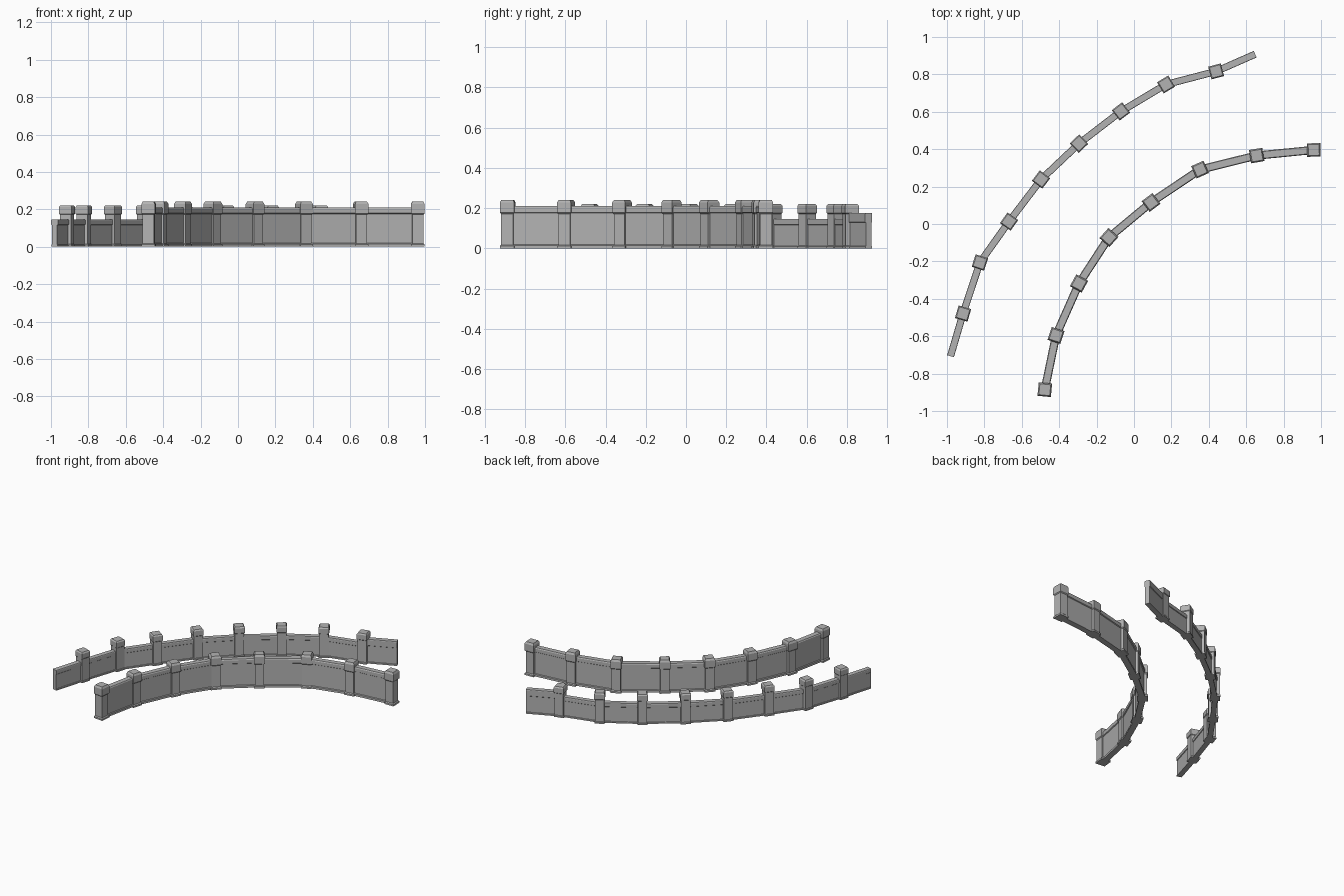
import bpy, bmesh, math
from mathutils import Matrix, Vector

if "Cube" in bpy.data.objects:
    bpy.data.objects.remove(bpy.data.objects["Cube"])

stone = bpy.data.materials.new("grey stone")
stone.diffuse_color = (0.45, 0.45, 0.45, 1)
stone.use_nodes = True
stone.node_tree.nodes["Principled BSDF"].inputs["Base Color"].default_value = stone.diffuse_color


def loft(name, levels, centre, angle):
    """Stack of rectangles: levels are (half length, half width, z)."""
    bm = bmesh.new()
    rings = [[bm.verts.new((sx * a, sy * b, z)) for sx, sy in
              ((-1, -1), (1, -1), (1, 1), (-1, 1))] for a, b, z in levels]
    for lo, hi in zip(rings, rings[1:]):
        for i in range(4):
            j = (i + 1) % 4
            bm.faces.new((lo[i], lo[j], hi[j], hi[i]))
    bm.faces.new(rings[0][::-1])
    bm.faces.new(rings[-1])
    bm.transform(Matrix.Translation((centre[0], centre[1], 0))
                 @ Matrix.Rotation(angle, 4, 'Z'))
    me = bpy.data.meshes.new(name)
    bm.to_mesh(me)
    bm.free()
    me.materials.append(stone)
    ob = bpy.data.objects.new(name, me)
    bpy.context.collection.objects.link(ob)


def wall(name, p, q, profile):
    p, q = Vector(p), Vector(q)
    d = q - p
    half = d.length / 2
    loft(name, [(half, w, z) for w, z in profile], (p + q) / 2,
         math.atan2(d.y, d.x))


def post(name, p, angle, profile):
    loft(name, [(w, w, z) for w, z in profile], p, angle)


def headings(pts):
    return [math.atan2(b[1] - a[1], b[0] - a[0]) for a, b in zip(pts, pts[1:])]


# Profiles: (half width, z) for plinth, body and coping
inner_wall = [(.021, 0), (.021, .015), (.016, .019), (.016, .175),
              (.022, .179), (.022, .203), (.018, .21)]
inner_post = [(.036, 0), (.036, .012), (.030, .018), (.030, .172),
              (.036, .178), (.036, .228), (.029, .242)]
outer_wall = [(.018, 0), (.018, .01), (.015, .012), (.015, .116),
              (.019, .119), (.019, .141), (.017, .146)]
tall_wall = [(.018, 0), (.018, .01), (.015, .012), (.015, .128),
             (.019, .131), (.019, .171), (.017, .176)]
outer_post = [(.034, 0), (.034, .01), (.031, .014), (.031, .172),
              (.035, .176), (.035, .212), (.029, .221)]

# Inner wall, with a post at every point
inner = [(-.477, -.886), (-.417, -.596), (-.294, -.318), (-.134, -.072),
         (.091, .115), (.353, .291), (.656, .366), (.961, .396)]
h = headings(inner)
for a, b in zip(inner, inner[1:]):
    wall("inner_wall_panel", a, b, inner_wall)
turn = [h[0] + (h[0] - h[1]) / 2] + [(a + b) / 2 for a, b in zip(h, h[1:])]
turn.append(h[-1] + (h[-1] - h[-2]) / 2)
for p, t in zip(inner, turn):
    post("inner_post", p, t, inner_post)

# Outer wall, open ended, with a taller last panel
outer = [(-.981, -.707), (-.914, -.479), (-.824, -.206), (-.668, .013),
         (-.497, .238), (-.294, .430), (-.070, .602), (.171, .746),
         (.439, .816), (.648, .908)]
for a, b in zip(outer, outer[1:]):
    wall("outer_wall_panel", a, b, tall_wall if b == outer[-1] else outer_wall)
for p, t in zip(outer[1:-1], headings(outer)):
    post("outer_post", p, t, outer_post)
